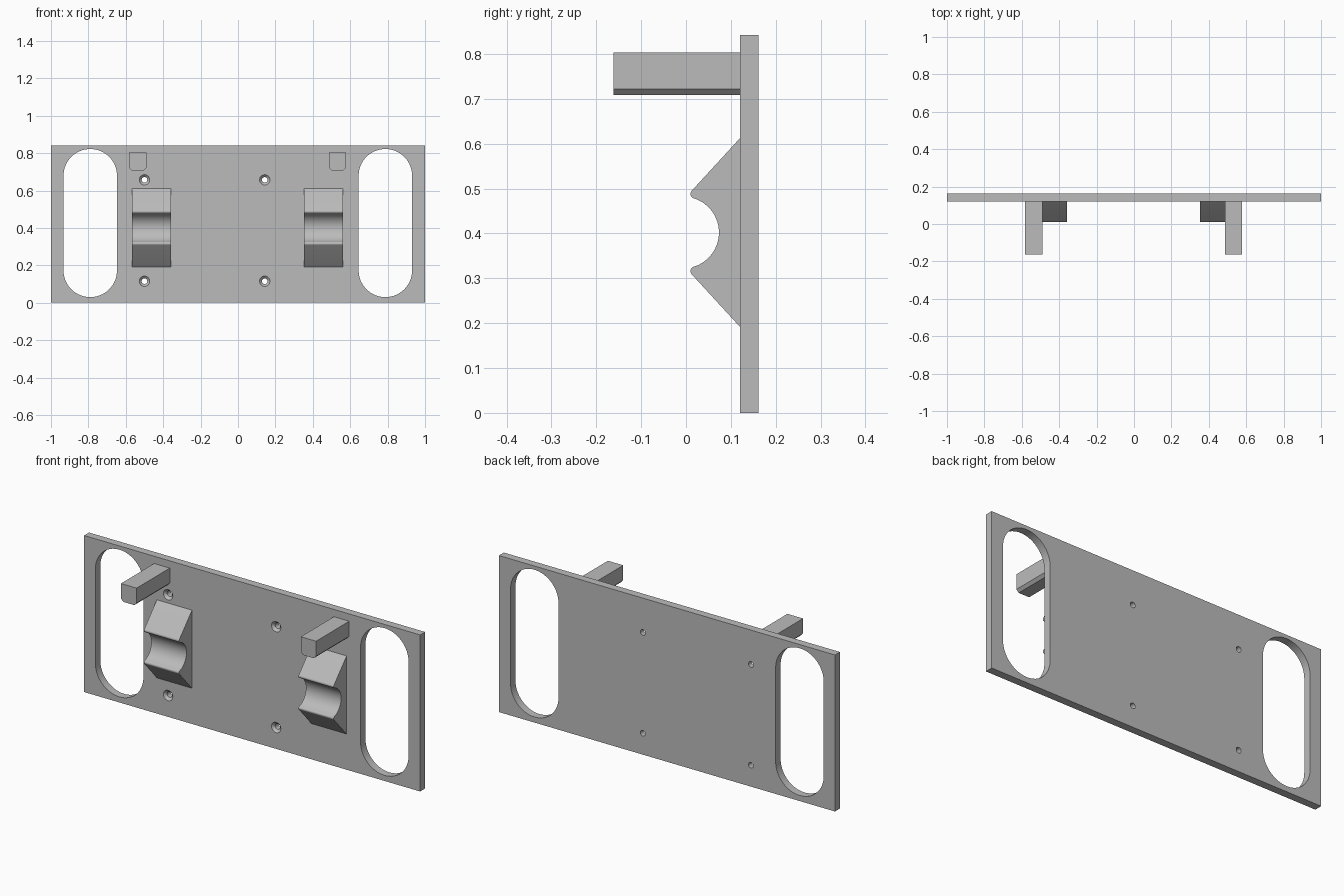
import bpy, bmesh
from math import cos, sin, radians, pi

cube = bpy.data.objects.get("Cube")
if cube:
    bpy.data.objects.remove(cube, do_unlink=True)

grey = bpy.data.materials.new("plain grey")
grey.use_nodes = True
grey.diffuse_color = (0.5, 0.5, 0.5, 1)
grey.node_tree.nodes["Principled BSDF"].inputs["Base Color"].default_value = (0.5, 0.5, 0.5, 1)

BACK, FACE, HEIGHT = 0.162, 0.12, 0.842


def arc(u, v, r, start, end, steps):
    """Points along a circular arc, angles in degrees."""
    angles = [radians(start + (end - start) * i / steps) for i in range(steps + 1)]
    return [(u + r * cos(a), v + r * sin(a)) for a in angles]


def loft(bm, rings):
    """Closed solid through a list of matching rings of 3D points."""
    loops = [[bm.verts.new(p) for p in ring] for ring in rings]
    n = len(loops[0])
    for a, b in zip(loops, loops[1:]):
        for i in range(n):
            j = (i + 1) % n
            bm.faces.new((a[i], a[j], b[j], b[i]))
    bm.faces.new(loops[0][::-1])
    bm.faces.new(loops[-1])


def finish(name, bm, smooth=True):
    bmesh.ops.recalc_face_normals(bm, faces=bm.faces)
    mesh = bpy.data.meshes.new(name)
    bm.to_mesh(mesh)
    bm.free()
    mesh.materials.append(grey)
    obj = bpy.data.objects.new(name, mesh)
    bpy.context.collection.objects.link(obj)
    if smooth:
        shade(obj)
    return obj


def shade(obj):
    bpy.ops.object.select_all(action='DESELECT')
    obj.select_set(True)
    bpy.context.view_layer.objects.active = obj
    bpy.ops.object.shade_smooth_by_angle(angle=radians(30))


def extrude_y(bm, outline, y0, y1):
    loft(bm, [[(x, y, z) for x, z in outline] for y in (y0, y1)])


# Back plate blank
bm = bmesh.new()
extrude_y(bm, [(-1, 0), (1, 0), (1, HEIGHT), (-1, HEIGHT)], FACE, BACK)
plate = finish("back_plate", bm, False)

# Cutter: two hand slots and four countersunk screw holes
bm = bmesh.new()
SLOT_R = 0.143
for x in (-0.79, 0.788):
    slot = arc(x, 0.822 - SLOT_R, SLOT_R, 0, 180, 32) + arc(x, 0.03 + SLOT_R, SLOT_R, 180, 360, 32)
    extrude_y(bm, slot, FACE - 0.05, BACK + 0.05)
for x in (-0.5, 0.143):
    for z in (0.115, 0.657):
        steps = [(FACE - 0.01, 0.038), (FACE + 0.013, 0.015), (BACK + 0.05, 0.015)]
        loft(bm, [[(px, y, pz) for px, pz in arc(x, z, r, 0, 360, 24)[:-1]] for y, r in steps])
cutter = finish("slot_cutter", bm, False)
cutter.hide_render = True

cut = plate.modifiers.new("cut", 'BOOLEAN')
cut.operation = 'DIFFERENCE'
cut.solver = 'EXACT'
cut.object = cutter
bpy.context.view_layer.objects.active = plate
bpy.ops.object.modifier_apply(modifier=cut.name)
bpy.data.objects.remove(cutter, do_unlink=True)
shade(plate)

# Cradles: sloped blocks with a round valley and rounded lips
MID = 0.402
upper = [(FACE + 0.002, 0.612), (FACE, 0.612)] + arc(0.0205, 0.488, 0.0105, 137, 252.5, 10)
lower = [(y, 2 * MID - z) for y, z in reversed(upper)]
valley = arc(-0.0066, MID, 0.08, 72.5, -72.5, 32)[1:-1]
profile = upper + valley + lower
for side, x0 in (("right", -0.567), ("left", 0.353)):
    bm = bmesh.new()
    loft(bm, [[(x, y, z) for y, z in profile] for x in (x0, x0 + 0.209)])
    finish(side + "_cradle", bm)

# Support pegs with chamfered lower edges
TOP, BOTTOM, CH = 0.803, 0.708, 0.014
for side, x0, x1 in (("right", -0.583, -0.49), ("left", 0.487, 0.578)):
    outline = [(x0, TOP), (x0, BOTTOM + CH), (x0 + CH, BOTTOM),
               (x1 - CH, BOTTOM), (x1, BOTTOM + CH), (x1, TOP)]
    bm = bmesh.new()
    extrude_y(bm, outline, -0.162, FACE + 0.002)
    finish(side + "_peg", bm, False)
